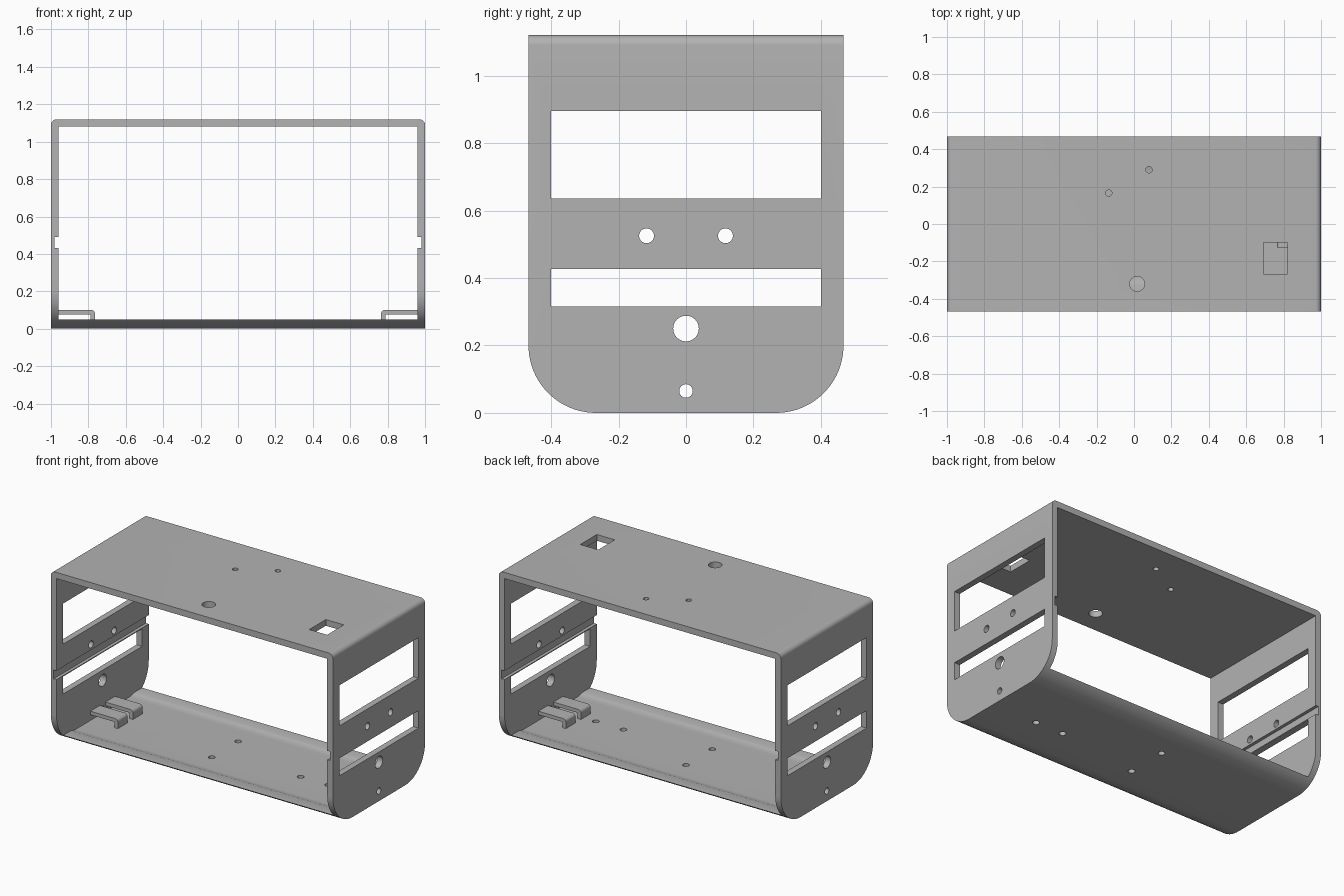
import bpy, bmesh
from math import sin, cos, acos, pi
from mathutils import Vector

if "Cube" in bpy.data.objects:
    bpy.data.objects.remove(bpy.data.objects["Cube"], do_unlink=True)

grey = bpy.data.materials.new("plain_grey")
grey.use_nodes = True
grey.diffuse_color = (0.45, 0.45, 0.45, 1)
grey.node_tree.nodes["Principled BSDF"].inputs["Base Color"].default_value = grey.diffuse_color

W, D, H, T = 1.0, 0.467, 1.12, 0.04   # half width, half depth, height, wall
R = 0.2                               # lower corner radius
FLOOR_CUT = 0.05                      # height of the flat lip along the floor


def prism(name, points, axis, lo, hi):
    """Extrude a 2D profile along an axis; profile is (y,z), (x,z) or (x,y)."""
    def place(p, t):
        c = list(p)
        c.insert(axis, t)
        return c
    bm = bmesh.new()
    face = bm.faces.new([bm.verts.new(place(p, lo)) for p in points])
    geo = bmesh.ops.extrude_face_region(bm, geom=[face])["geom"]
    move = Vector((0, 0, 0))
    move[axis] = hi - lo
    bmesh.ops.translate(bm, vec=move, verts=[g for g in geo if isinstance(g, bmesh.types.BMVert)])
    bmesh.ops.recalc_face_normals(bm, faces=bm.faces)
    mesh = bpy.data.meshes.new(name)
    bm.to_mesh(mesh)
    bm.free()
    mesh.materials.append(grey)
    obj = bpy.data.objects.new(name, mesh)
    bpy.context.collection.objects.link(obj)
    return obj


def arc(u, v, r, a0, a1, n=20):
    return [(u + r * cos(a0 + (a1 - a0) * i / n), v + r * sin(a0 + (a1 - a0) * i / n))
            for i in range(n + 1)]


def rect(u0, u1, v0, v1):
    return [(u0, v0), (u1, v0), (u1, v1), (u0, v1)]


def circle(u, v, r):
    return arc(u, v, r, 0, 2 * pi, 32)[:-1]


def boolean(obj, cutter, mode="DIFFERENCE"):
    cutter.hide_render = True
    mod = obj.modifiers.new("cut", "BOOLEAN")
    mod.operation, mod.object, mod.solver = mode, cutter, "EXACT"
    bpy.context.view_layer.objects.active = obj
    bpy.ops.object.modifier_apply(modifier=mod.name)
    bpy.data.objects.remove(cutter, do_unlink=True)


def smooth(obj):
    bpy.ops.object.select_all(action="DESELECT")
    obj.select_set(True)
    bpy.context.view_layer.objects.active = obj
    bpy.ops.object.shade_smooth_by_angle(angle=0.4)


# Outer body: rounded bottom seen from the side, small rounded top edges
side = (arc(-D + R, R, R, pi, 1.5 * pi) + arc(D - R, R, R, 1.5 * pi, 2 * pi)
        + [(D, H), (-D, H)])
frame = prism("frame", side, 0, -W, W)
r = 0.03
front = ([(-W, -1), (W, -1)] + arc(W - r, H - r, r, 0, pi / 2, 8)
         + arc(-W + r, H - r, r, pi / 2, pi, 8))
boolean(frame, prism("top_rounding", front, 1, -W, W), "INTERSECT")

# Inner opening: floor curves up slightly into a flat lip
ri = R - T
a = acos((R - FLOOR_CUT) / ri)
inner = ([(-W, FLOOR_CUT)] + arc(-D + R, R, ri, 1.5 * pi - a, 1.5 * pi, 8)
         + arc(D - R, R, ri, 1.5 * pi, 1.5 * pi + a, 8)
         + [(W, FLOOR_CUT), (W, H - T), (-W, H - T)])
boolean(frame, prism("opening", inner, 0, -W + T, W - T))

# Side wall windows and round holes
side_cuts = [rect(-0.4, 0.4, 0.635, 0.895), rect(-0.4, 0.4, 0.315, 0.427),
             circle(-0.117, 0.525, 0.022), circle(0.117, 0.525, 0.022),
             circle(0, 0.25, 0.038), circle(0, 0.065, 0.02)]
for shape in side_cuts:
    boolean(frame, prism("side_cut", shape, 0, -1.1, 1.1))

# Rail grooves along the inside of both walls
for s in (-1, 1):
    lo, hi = sorted((s * 0.93, s * 0.98))
    boolean(frame, prism("groove", rect(lo, hi, 0.433, 0.49), 1, -0.6, 0.6))

# Roof holes and square socket
for shape in [circle(-0.135, 0.165, 0.017), circle(0.08, 0.29, 0.017),
              circle(0.017, -0.32, 0.04), rect(0.693, 0.82, -0.268, -0.1)]:
    boolean(frame, prism("roof_cut", shape, 2, 0.9, 1.3))

# Floor screw holes
for x, y in [(-0.093, 0.133), (-0.093, -0.133), (0.484, -0.057), (0.68, -0.058)]:
    boolean(frame, prism("floor_cut", circle(x, y, 0.02), 2, -0.2, 0.2))
smooth(frame)

# Pairs of hooked clips on the lower inner walls
for s, label in ((-1, "right"), (1, "left")):
    hook = ([(0.97, 0.1)] + arc(0.785, 0.08, 0.02, pi / 2, pi, 8)
            + [(0.765, T), (0.788, T), (0.788, 0.077), (0.97, 0.077)])
    for y0, y1, end in ((-0.125, -0.028, "front"), (0.028, 0.125, "back")):
        clip = prism(f"{label}_{end}_clip", [(s * u, v) for u, v in hook], 1, y0, y1)
        smooth(clip)
